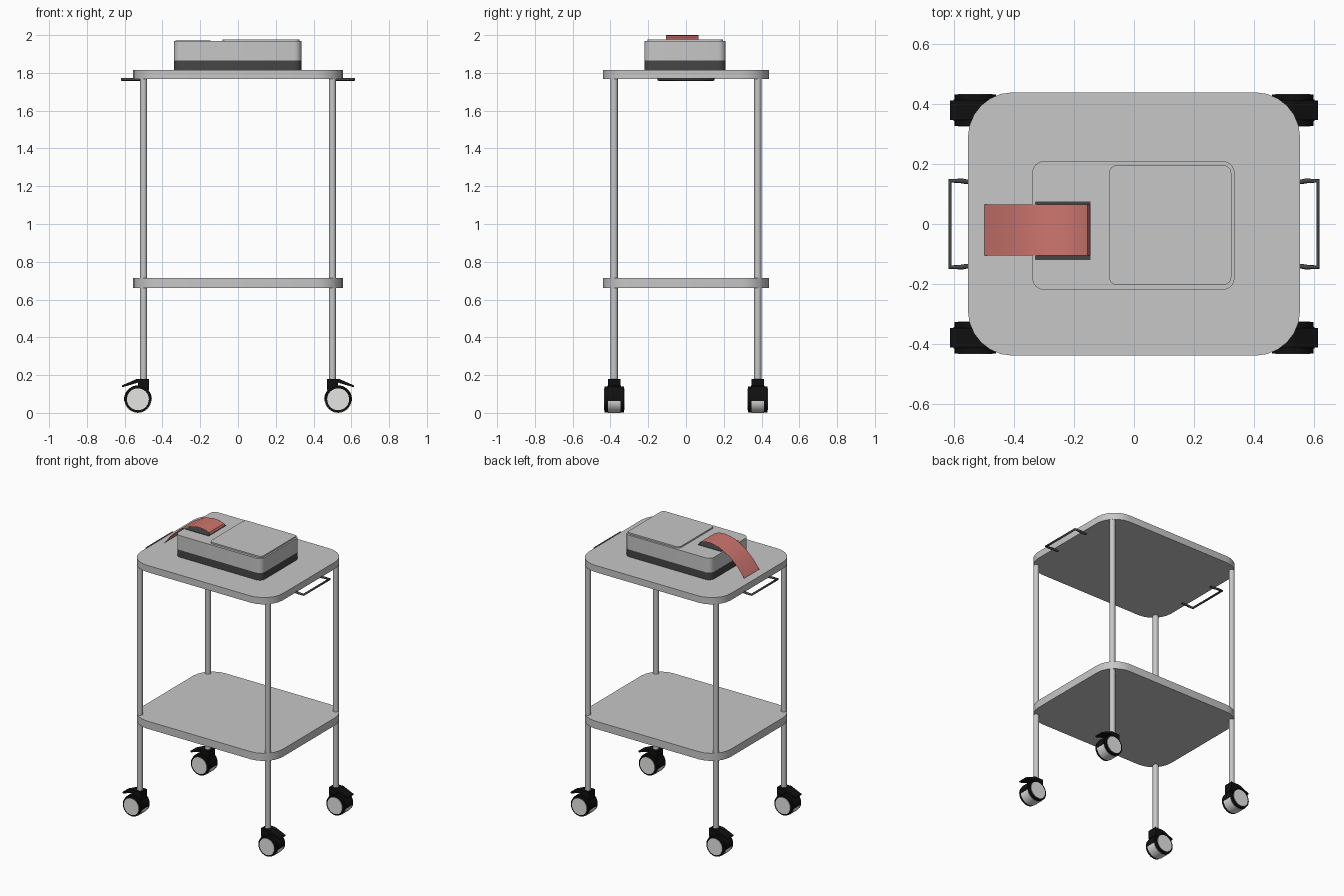
import bpy, math
from mathutils import Vector

cube = bpy.data.objects.get("Cube")
if cube:
    bpy.data.objects.remove(cube)


def material(name, r, g, b):
    m = bpy.data.materials.new(name)
    m.use_nodes = True
    m.diffuse_color = (r, g, b, 1)
    m.node_tree.nodes["Principled BSDF"].inputs["Base Color"].default_value = (r, g, b, 1)
    return m


GREY = material("light grey", 0.57, 0.57, 0.57)
WHITE = material("wheel white", 0.78, 0.78, 0.77)
CHARCOAL = material("charcoal", 0.06, 0.06, 0.06)
BLACK = material("black", 0.005, 0.005, 0.005)
RED = material("coral red", 0.62, 0.18, 0.16)


def add(name, verts, faces, mat, smooth=True):
    me = bpy.data.meshes.new(name)
    me.from_pydata(verts, [], faces)
    me.materials.append(mat)
    ob = bpy.data.objects.new(name, me)
    bpy.context.collection.objects.link(ob)
    if smooth:
        bpy.ops.object.select_all(action='DESELECT')
        ob.select_set(True)
        bpy.context.view_layer.objects.active = ob
        bpy.ops.object.shade_smooth_by_angle(angle=math.radians(35))
    return ob


def extrude(name, profile, axis, lo, hi, mat, smooth=True):
    """Prism of a counter-clockwise profile: (x, y) along z, or (x, z) along y."""
    def place(p, d):
        return (p[0], p[1], d) if axis == 'z' else (p[0], d, p[1])
    n = len(profile)
    verts = [place(p, lo) for p in profile] + [place(p, hi) for p in profile]
    faces = [list(range(n))[::-1], list(range(n, 2 * n))]
    faces += [[i, (i + 1) % n, n + (i + 1) % n, n + i] for i in range(n)]
    if axis == 'y':
        faces = [f[::-1] for f in faces]
    return add(name, verts, faces, mat, smooth)


def arc(cx, cy, r, a0, a1, n):
    angles = [math.radians(a0 + (a1 - a0) * i / n) for i in range(n + 1)]
    return [(cx + r * math.cos(a), cy + r * math.sin(a)) for a in angles]


def rounded_slab(name, x0, x1, y0, y1, z0, z1, r, mat, seg=6):
    corners = [(x1 - r, y1 - r), (x0 + r, y1 - r), (x0 + r, y0 + r), (x1 - r, y0 + r)]
    profile = []
    for i, (cx, cy) in enumerate(corners):
        profile += arc(cx, cy, r, 90 * i, 90 * i + 90, seg)
    return extrude(name, profile, 'z', z0, z1, mat)


def circle(cx, cy, r, n=32):
    return arc(cx, cy, r, 0, 360, n)[:-1]


# Shelves
rounded_slab("top_shelf", -0.555, 0.555, -0.44, 0.44, 1.767, 1.815, 0.15, GREY)
rounded_slab("lower_shelf", -0.555, 0.555, -0.44, 0.44, 0.66, 0.714, 0.15, GREY)

# Legs and casters, one set per corner
for sx, xname in ((-1, "right"), (1, "left")):
    for sy, yname in ((-1, "front"), (1, "back")):
        tag = f"{yname}_{xname}"
        yc, wx, wz = 0.38 * sy, 0.53 * sx, 0.072
        extrude(f"leg_{tag}", circle(0.5 * sx, yc, 0.019, 20), 'z', 0.16, 1.77, GREY)

        def wheel_part(part, r, half, mat):
            extrude(f"{part}_{tag}", circle(wx, wz, r), 'y', yc - half, yc + half, mat)

        wheel_part("wheel_tread", 0.072, 0.034, WHITE)
        for side in (-1, 1):
            a, b = sorted((yc + side * 0.034, yc + side * 0.052))
            extrude(f"wheel_rim_{tag}", circle(wx, wz, 0.069), 'y', a, b, BLACK)
        wheel_part("wheel_hub", 0.058, 0.055, WHITE)

        # Hood over the upper part of the tread
        hood = arc(wx, wz, 0.0735, -8, 188, 20)
        extrude(f"caster_hood_{tag}", hood, 'y', yc - 0.036, yc + 0.036, BLACK)

        # Neck with the sloping brake pedal
        neck = [(0.47, 0.12), (0.53, 0.12), (0.53, 0.16), (0.612, 0.136),
                (0.615, 0.145), (0.535, 0.18), (0.47, 0.18)]
        neck = [(sx * x, z) for x, z in neck][::sx]
        extrude(f"caster_neck_{tag}", neck, 'y', yc - 0.033, yc + 0.033, BLACK, False)

    # Side handle
    cu = bpy.data.curves.new("handle_path", 'CURVE')
    cu.dimensions = '3D'
    cu.bevel_depth, cu.bevel_resolution = 0.008, 2
    cu.use_fill_caps = True
    path = [(0.52, -0.141), (0.56, -0.141), (0.575, -0.144), (0.615, -0.144),
            (0.615, 0.144), (0.575, 0.144), (0.56, 0.141), (0.52, 0.141)]
    sp = cu.splines.new('POLY')
    sp.points.add(len(path) - 1)
    for p, (x, y) in zip(sp.points, path):
        p.co = (sx * x, y, 1.766, 1)
    cu.materials.append(CHARCOAL)
    handle = bpy.data.objects.new(f"handle_{xname}", cu)
    bpy.context.collection.objects.link(handle)

# Recording device on the top shelf
rounded_slab("device_base", -0.34, 0.336, -0.22, 0.21, 1.815, 1.866, 0.04, CHARCOAL)
rounded_slab("device_body", -0.34, 0.336, -0.22, 0.21, 1.866, 1.968, 0.04, GREY)
rounded_slab("device_lid", -0.083, 0.325, -0.203, 0.196, 1.968, 1.978, 0.025, GREY)
rounded_slab("paper_slot", -0.33, -0.145, -0.12, 0.076, 1.966, 1.971, 0.002, CHARCOAL, 2)

# Paper strip curling out of the slot and over the end of the device
ctrl = [Vector(p) for p in ((-0.145, 1.966), (-0.155, 1.984), (-0.19, 1.997), (-0.24, 2.0),
                            (-0.31, 1.985), (-0.39, 1.94), (-0.455, 1.88), (-0.5, 1.82))]
verts = []
for p in ctrl:
    verts += [(p.x, -0.105, p.y), (p.x, 0.065, p.y)]
faces = [[2 * i, 2 * i + 1, 2 * i + 3, 2 * i + 2] for i in range(len(ctrl) - 1)]
strip = add("paper_strip", verts, [f[::-1] for f in faces], RED)
for poly in strip.data.polygons:
    poly.use_smooth = True
if strip.data.polygons[3].normal.z < 0:
    strip.data.flip_normals()
